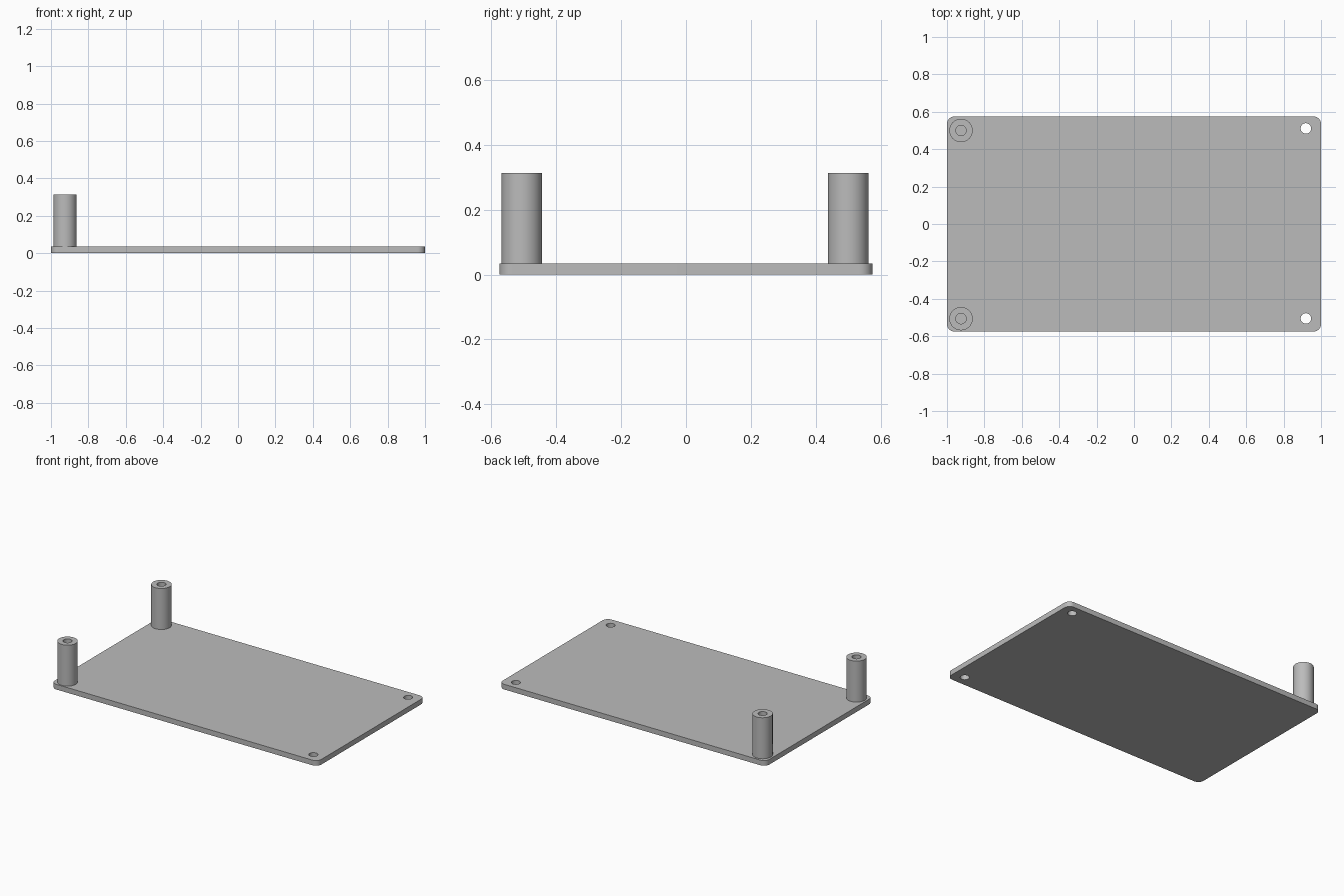
import bpy, bmesh
from math import cos, sin, pi, radians

cube = bpy.data.objects.get("Cube")
if cube:
    bpy.data.objects.remove(cube)

HALF_X, HALF_Y, THICK = 1.0, 0.575, 0.035
CORNER_R, HOLE_R = 0.04, 0.028
POST_R, POST_TOP = 0.0625, 0.313

grey = bpy.data.materials.new("plain_grey")
grey.use_nodes = True
colour = (0.5, 0.5, 0.5, 1)
grey.diffuse_color = colour
grey.node_tree.nodes["Principled BSDF"].inputs["Base Color"].default_value = colour


def arc(cx, cy, r, start, end, steps):
    angles = [start + (end - start) * i / steps for i in range(steps + 1)]
    return [(cx + r * cos(a), cy + r * sin(a)) for a in angles]


def finish(obj):
    obj.data.materials.clear()
    obj.data.materials.append(grey)
    bpy.ops.object.select_all(action='DESELECT')
    obj.select_set(True)
    bpy.context.view_layer.objects.active = obj
    bpy.ops.object.shade_smooth_by_angle(angle=radians(30))


# Base plate: rounded outline with two through holes, extruded
outline = []
for i, (sx, sy) in enumerate([(1, 1), (-1, 1), (-1, -1), (1, -1)]):
    outline += arc(sx * (HALF_X - CORNER_R), sy * (HALF_Y - CORNER_R),
                   CORNER_R, i * pi / 2, (i + 1) * pi / 2, 10)
holes = [arc(0.919, y, HOLE_R, 0, 2 * pi, 40)[:-1] for y in (-0.505, 0.511)]

curve = bpy.data.curves.new("base_plate", 'CURVE')
curve.dimensions = '2D'
curve.fill_mode = 'BOTH'
curve.extrude = THICK / 2
for loop in [outline] + holes:
    spline = curve.splines.new('POLY')
    spline.points.add(len(loop) - 1)
    for point, (x, y) in zip(spline.points, loop):
        point.co = (x, y, THICK / 2, 1)
    spline.use_cyclic_u = True
plate = bpy.data.objects.new("base_plate", curve)
bpy.context.collection.objects.link(plate)
plate.location.z = THICK / 2
bpy.context.view_layer.objects.active = plate
plate.select_set(True)
bpy.ops.object.convert(target='MESH')
plate = bpy.context.object
bm = bmesh.new()
bm.from_mesh(plate.data)
bmesh.ops.remove_doubles(bm, verts=bm.verts, dist=0.0001)
# Rest the plate on the ground
low = min(v.co.z for v in bm.verts)
bmesh.ops.translate(bm, verts=bm.verts, vec=(0, 0, -low))
bmesh.ops.recalc_face_normals(bm, faces=bm.faces)
bm.to_mesh(plate.data)
bm.free()
plate.location.z = 0
finish(plate)


# Hollow standoff posts: turned from a wall profile
def add_post(name, x, y):
    bm = bmesh.new()
    profile = [(HOLE_R, THICK), (HOLE_R, POST_TOP), (POST_R, POST_TOP), (POST_R, THICK)]
    verts = [bm.verts.new((r, 0, z)) for r, z in profile]
    edges = [bm.edges.new(pair) for pair in zip(verts, verts[1:])]
    bmesh.ops.spin(bm, geom=verts + edges, cent=(0, 0, 0), axis=(0, 0, 1),
                   angle=2 * pi, steps=48, use_merge=True)
    bmesh.ops.remove_doubles(bm, verts=bm.verts, dist=0.0001)
    bmesh.ops.recalc_face_normals(bm, faces=bm.faces)
    # Make the rim face upward
    rim = max(bm.faces, key=lambda f: f.calc_center_median().z)
    if rim.normal.z < 0:
        bmesh.ops.reverse_faces(bm, faces=bm.faces)
    mesh = bpy.data.meshes.new(name)
    bm.to_mesh(mesh)
    bm.free()
    post = bpy.data.objects.new(name, mesh)
    post.location = (x, y, 0)
    bpy.context.collection.objects.link(post)
    finish(post)


add_post("front_right_post", -0.925, -0.506)
add_post("back_right_post", -0.925, 0.5)
